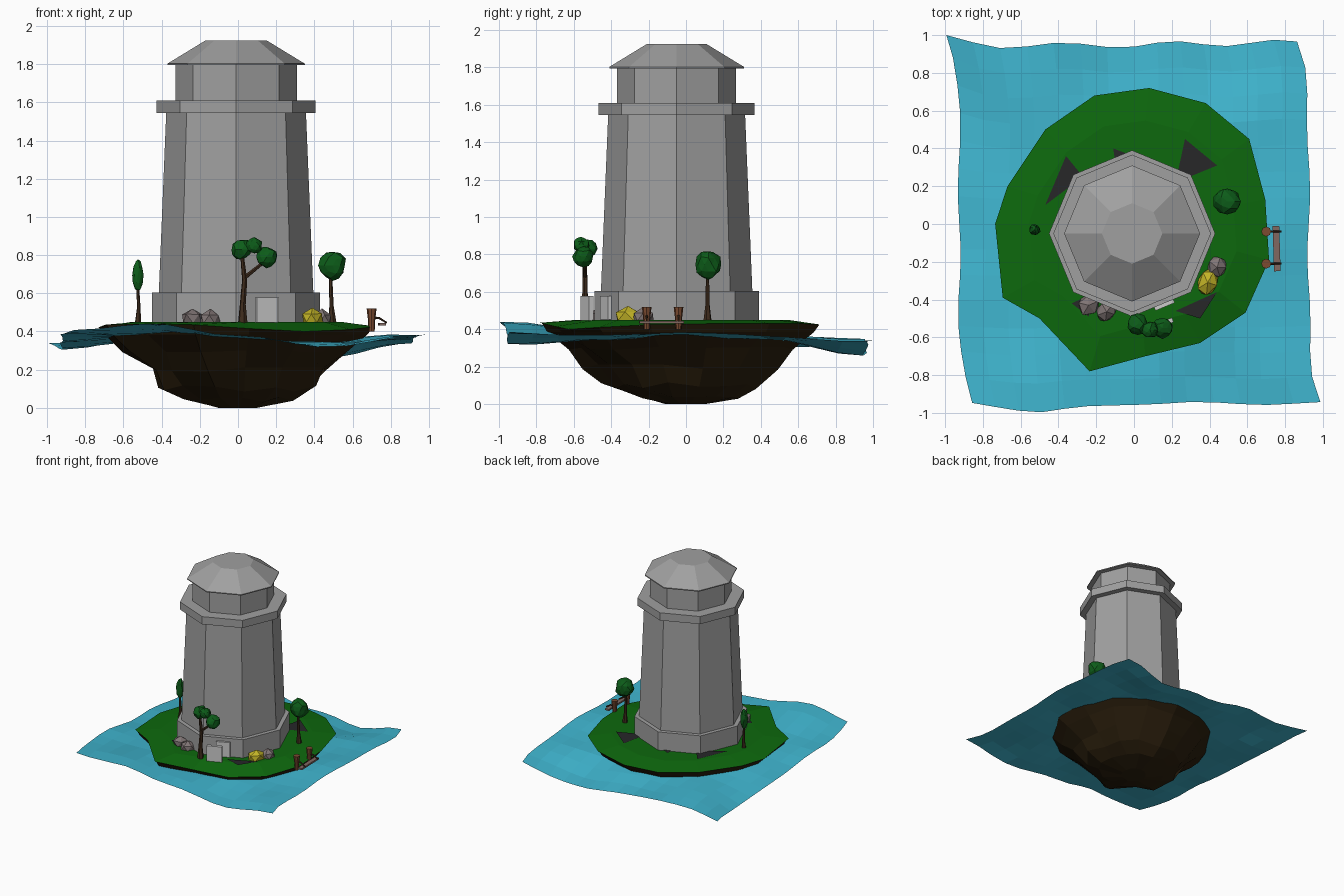
import bpy, bmesh, math, random
from mathutils import Vector

if "Cube" in bpy.data.objects:
    bpy.data.objects.remove(bpy.data.objects["Cube"])

random.seed(4)
TC = (-0.01, -0.05)  # tower axis


def mat(name, r, g, b):
    m = bpy.data.materials.new(name)
    m.diffuse_color = (r, g, b, 1)
    m.use_nodes = True
    m.node_tree.nodes["Principled BSDF"].inputs["Base Color"].default_value = m.diffuse_color
    return m


WATER = mat("water", .05, .46, .62)
GRASS = mat("grass", .004, .14, .004)
SOIL = mat("soil", .025, .014, .004)
DARK = mat("dark_stone", .02, .02, .022)
LEAF = mat("leaf", .004, .11, .01)
BARK = mat("bark", .05, .025, .012)
WOOD = mat("wood", .20, .07, .03)
PLANK = mat("plank", .22, .14, .12)
STONE = mat("stone", .22, .18, .18)
GOLD = mat("yellow_stone", .55, .46, .02)
GREY = mat("tower_grey", .35, .35, .35)


def mesh(name, verts, faces, m=None):
    me = bpy.data.meshes.new(name)
    me.from_pydata(verts, [], faces)
    bm = bmesh.new()
    bm.from_mesh(me)
    bmesh.ops.recalc_face_normals(bm, faces=bm.faces)
    bm.to_mesh(me)
    bm.free()
    ob = bpy.data.objects.new(name, me)
    bpy.context.collection.objects.link(ob)
    if m:
        me.materials.append(m)
    return ob


def loft(name, rings, m=None, cap_start=True):
    n = len(rings[0])
    faces = [(k * n + i, k * n + (i + 1) % n, (k + 1) * n + (i + 1) % n, (k + 1) * n + i)
             for k in range(len(rings) - 1) for i in range(n)]
    if cap_start:
        faces.append(tuple(reversed(range(n))))
    faces.append(tuple(range((len(rings) - 1) * n, len(rings) * n)))
    return mesh(name, [p for r in rings for p in r], faces, m)


def octagon(name, profile):
    loft(name, [[(TC[0] + r * math.cos(i * math.pi / 4), TC[1] + r * math.sin(i * math.pi / 4), z)
                 for i in range(8)] for r, z in profile], GREY)


def rod(name, path, m, n=6):
    # path of (point, radius) followed by a tapered tube
    axis = (Vector(path[-1][0]) - Vector(path[0][0])).normalized()
    a = axis.orthogonal().normalized()
    b = axis.cross(a)
    loft(name, [[Vector(p) + r * (a * math.cos(t * math.tau / n) + b * math.sin(t * math.tau / n))
                 for t in range(n)] for p, r in path], m)


def blob(name, c, size, m, sub=2, jit=.1, rot=0):
    bm = bmesh.new()
    bmesh.ops.create_icosphere(bm, subdivisions=sub, radius=1)
    for v in bm.verts:
        v.co *= 1 + random.uniform(-jit, jit)
    me = bpy.data.meshes.new(name)
    bm.to_mesh(me)
    bm.free()
    ob = bpy.data.objects.new(name, me)
    ob.location, ob.scale, ob.rotation_euler = c, size, (0, 0, rot)
    me.materials.append(m)
    bpy.context.collection.objects.link(ob)


def box(name, c, size, rot=0, m=None):
    ob = mesh(name, [(x * size[0] / 2, y * size[1] / 2, z * size[2] / 2)
                     for x in (-1, 1) for y in (-1, 1) for z in (-1, 1)],
              [(0, 1, 3, 2), (4, 6, 7, 5), (0, 4, 5, 1), (2, 3, 7, 6), (0, 2, 6, 4), (1, 5, 7, 3)], m)
    ob.location, ob.rotation_euler = c, (0, 0, rot)


# Water: wavy sheet interpolated from a coarse height grid (front row first)
H = [[.41, .44, .375, .32, .385],
     [.38, .39, .36, .34, .365],
     [.35, .37, .36, .355, .385],
     [.305, .36, .36, .345, .36],
     [.335, .35, .30, .255, .335]]
N = 14


def height(u, v):
    a, b = (u + 1) * 2, (v + 1) * 2
    i, j = min(int(a), 3), min(int(b), 3)
    s, t = (a - i), (b - j)
    s, t = s * s * (3 - 2 * s), t * t * (3 - 2 * t)
    return ((H[j][i] * (1 - s) + H[j][i + 1] * s) * (1 - t)
            + (H[j + 1][i] * (1 - s) + H[j + 1][i + 1] * s) * t
            + .008 * math.sin(9 * u + 1) * math.sin(8 * v + 2))


verts = []
for j in range(N + 1):
    for i in range(N + 1):
        u, v = 2 * i / N - 1, 2 * j / N - 1
        x = .925 * u - .065 * math.copysign(v ** 6, v) * abs(u) + .008 * u * math.sin(9 * v)
        y = .95 * v
        if v > 0:
            y += v * (.012 * u - .015 * math.cos(10 * (u + .7)))
            y += v * .075 * u ** 8 if u < 0 else 0
        else:
            y += .045 * v ** 3 * max(0, 1 - abs(u + .55) * 2) + v * .008 * math.cos(9 * u)
        verts.append((x, min(y, 1), height(u, v)))
W = N + 1
mesh("water", verts, [(j * W + i, j * W + i + 1, (j + 1) * W + i + 1, (j + 1) * W + i)
                      for j in range(N) for i in range(N)], WATER)

# Island: grass top and tapering soil underside share one outline
RIM = [(-.21, .68), (-.47, .5), (-.67, .2), (-.735, 0), (-.695, -.39), (-.5, -.5), (-.235, -.78),
       (.06, -.70), (.35, -.63), (.59, -.47), (.715, -.19), (.695, .13), (.61, .45), (.38, .64), (.08, .72)]
RZ = [.425, .425, .42, .42, .435, .44, .435, .415, .40, .41, .425, .43, .43, .43, .425]


def ring(s, z=None, jit=0):
    return [(x * s * (1 + random.uniform(-jit, jit)), y * s * (1 + random.uniform(-jit, jit)),
             (RZ[i] if z is None else z + random.uniform(-jit, jit) * .2)) for i, (x, y) in enumerate(RIM)]


loft("grass", [ring(1), ring(.76, .45)], GRASS, cap_start=False)
loft("island_soil", [ring(.99), ring(.95, .385), ring(.79, .30, .05), ring(.66, .2, .08),
                     ring(.54, .1, .1), ring(.38, .04, .08), ring(.14, .0)], SOIL, cap_start=False)

# Dark stone slivers showing through the grass around the tower
TRI = [(-.47, .10), (-.36, .36), (-.27, .25), (.27, .45), (.44, .31), (.22, .22), (-.11, .40),
       (-.03, .37), (-.1, .33), (.22, -.46), (.44, -.36), (.35, -.50), (-.33, -.42), (-.2, -.36), (-.24, -.49)]
mesh("ground_slivers", [(x, y, .456) for x, y in TRI], [(i, i + 1, i + 2) for i in range(0, 15, 3)], DARK)

# Octagonal tower
octagon("tower_base", [(.44, .42), (.44, .605)])
octagon("tower_shaft", [(.405, .60), (.366, 1.55)])
octagon("gallery", [(.417, 1.545), (.417, 1.61)])
octagon("upper_drum", [(.318, 1.60), (.318, 1.80)])
octagon("roof", [(.36, 1.795), (.36, 1.803), (.16, 1.925)])
box("door_frame", (.155, -.415, .515), (.11, .05, .125), math.radians(22.5))
box("door_slab", (.15, -.53, .513), (.12, .025, .13), math.radians(22.5))

# Forked tree at the front
rod("front_tree_trunk", [((.025, -.54, .44), .026), ((.025, -.54, .54), .016), ((.035, -.54, .67), .014),
                         ((.02, -.545, .81), .009)], BARK)
rod("front_tree_branch", [((.032, -.54, .68), .012), ((.15, -.54, .775), .008)], BARK)
for k, (x, y, z, r) in enumerate([(.02, -.53, .83, .054), (.085, -.56, .85, .043), (.15, -.55, .79, .055)]):
    blob(f"front_tree_leaves_{k}", (x, y, z), (r, r, r), LEAF)

# Round tree on the right, slim tree on the left
rod("right_tree_trunk", [((.495, .115, .43), .024), ((.49, .115, .53), .012), ((.485, .115, .71), .008)], BARK)
blob("right_tree_leaves", (.495, .12, .745), (.072, .072, .075), LEAF)
rod("left_tree_trunk", [((-.525, -.03, .43), .018), ((-.52, -.03, .52), .01), ((-.525, -.03, .64), .007)], BARK)
blob("left_tree_leaves", (-.525, -.03, .695), (.029, .03, .088), LEAF)

# Boulders
blob("boulder_a", (-.24, -.43, .465), (.06, .06, .052), STONE, 1, .15, .4)
blob("boulder_b", (-.145, -.465, .465), (.065, .055, .052), STONE, 1, .15, .9)
blob("boulder_c", (.44, -.23, .465), (.055, .06, .05), STONE, 1, .15)
blob("yellow_boulder", (.39, -.31, .47), (.053, .083, .05), GOLD, 1, .12, -.3)

# Mooring posts with a narrow plank
for k, y in enumerate((-.04, -.21)):
    rod(f"post_{k}", [((.70, y, .40), .016), ((.70, y, .46), .019), ((.70, y, .52), .026)], WOOD, 8)
    rod(f"post_arm_{k}", [((.69, y, .475), .006), ((.74, y, .47), .006), ((.78, y, .445), .005)], BARK)
box("mooring_plank", (.755, -.13, .437), (.035, .24, .014), .03, PLANK)
